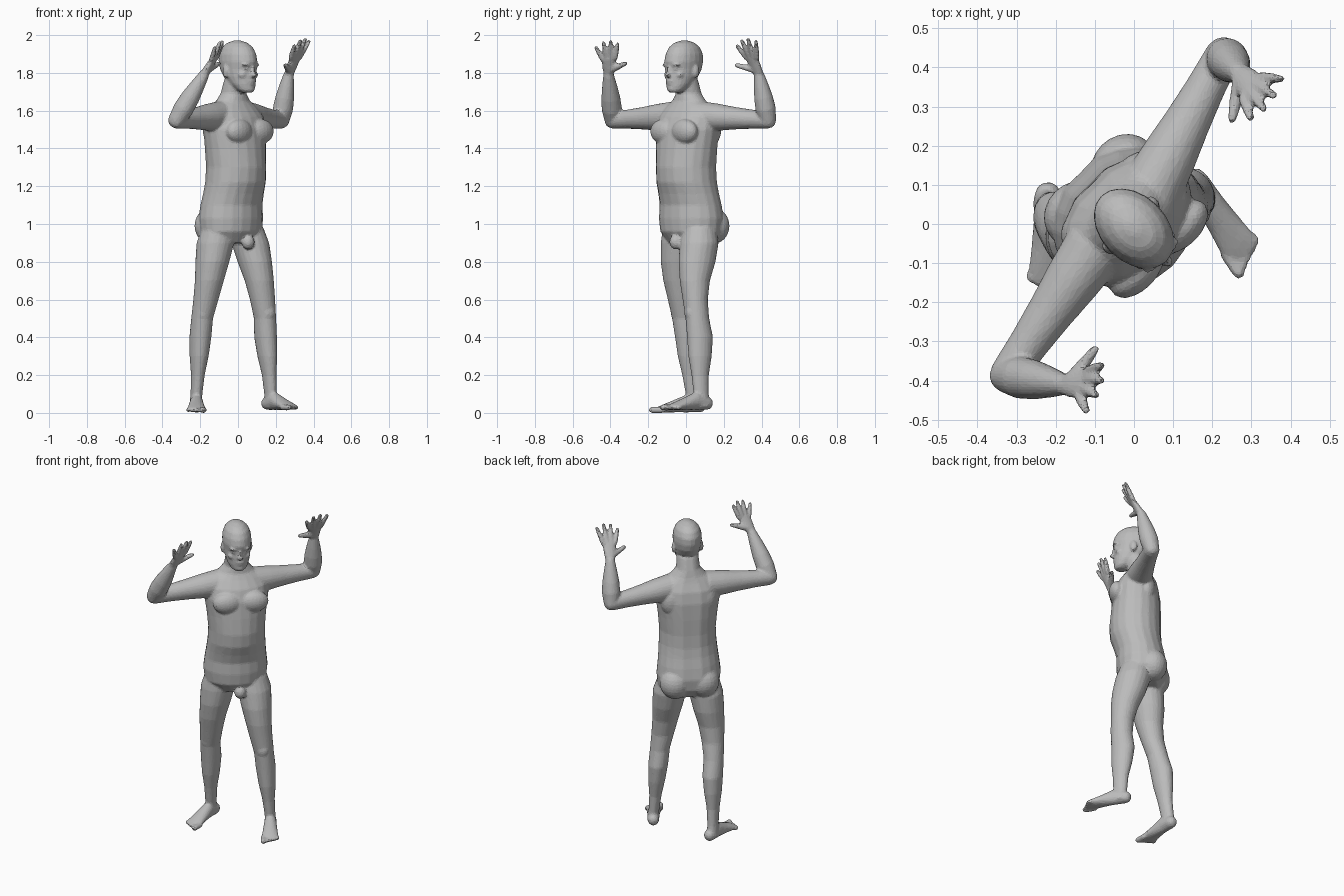
import bpy, bmesh, math
from mathutils import Vector, Matrix

if "Cube" in bpy.data.objects:
    bpy.data.objects.remove(bpy.data.objects["Cube"])

SIDES = 20
UP = Vector((0, 0, 1))
TURN = 45
bm = bmesh.new()


def axes(degrees):
    """Left and forward directions of a part turned about the vertical."""
    angle = math.radians(degrees)
    left = Vector((math.cos(angle), math.sin(angle), 0))
    return left, left.cross(UP)


def loft(rings, groove=0):
    """Skin closed elliptical rings given as (centre, side axis, front axis)."""
    loops = []
    for centre, side, front in rings:
        loop = []
        for i in range(SIDES):
            angle = math.tau * i / SIDES
            depth = math.sin(angle)
            if depth < -.99:
                depth += groove
            loop.append(bm.verts.new(centre + side * math.cos(angle) + front * depth))
        loops.append(loop)
    faces = [bm.faces.new(loops[0][::-1]), bm.faces.new(loops[-1])]
    for low, high in zip(loops, loops[1:]):
        for i in range(SIDES):
            j = (i + 1) % SIDES
            faces.append(bm.faces.new((low[i], low[j], high[j], high[i])))
    bmesh.ops.recalc_face_normals(bm, faces=faces)


def stack(rows, degrees, centre_at, groove=0):
    """Loft level rings: (height, forward shift, half width, half depth)."""
    left, front = axes(degrees)
    loft([(centre_at(z) + front * shift + UP * z, left * width, front * depth)
          for z, shift, width, depth in rows], groove)


def tube(points, radii, ref=UP):
    """Round-ended limb; each radius is one number or (along ref, across)."""
    rings = []
    last = len(points) - 1
    for i, point in enumerate(points):
        along = (points[min(i + 1, last)] - points[max(i - 1, 0)]).normalized()
        side = (ref - along * ref.dot(along)).normalized()
        front = along.cross(side)
        wide, thick = radii[i] if isinstance(radii[i], tuple) else (radii[i], radii[i])
        ring = (point, side * wide, front * thick)
        reach = along * min(wide, thick)
        if i == 0:
            reach = -reach
        ends = [(point + reach * out, ring[1] * size, ring[2] * size)
                for out, size in ((.6, .8), (.9, .35))]
        if i == 0:
            rings += ends[::-1] + [ring]
        elif i == last:
            rings += [ring] + ends
        else:
            rings.append(ring)
    loft(rings)


def blob(side, forward, height, size, degrees=TURN, origin=Vector()):
    """Ellipsoid placed and turned in the frame of its part."""
    left, front = axes(degrees)
    centre = origin + left * side + front * forward + UP * height
    matrix = (Matrix.Translation(centre) @ Matrix.Rotation(math.radians(degrees), 4, "Z")
              @ Matrix.Diagonal((*size, 1)))
    bmesh.ops.create_uvsphere(bm, u_segments=SIDES, v_segments=12, radius=1, matrix=matrix)


def leg(hip, knee, ankle, degrees):
    """Thigh, knee and calf around a path bent at the knee."""
    hip, knee, ankle = (Vector((*p, 0)) for p in (hip, knee, ankle))

    def centre_at(z):
        if z > .5:
            return knee.lerp(hip, (z - .5) / .4)
        return ankle.lerp(knee, (z - .1) / .4)

    stack([(.98, 0, .085, .09), (.9, 0, .1, .104), (.8, .01, .09, .1),
           (.7, .02, .077, .081), (.6, .015, .067, .067), (.5, 0, .058, .064),
           (.4, -.01, .058, .071), (.3, -.005, .05, .064), (.2, 0, .036, .048),
           (.1, 0, .031, .042), (.03, 0, .033, .045)], degrees, centre_at)
    blob(0, .05, .53, (.034, .02, .04), degrees, knee)


def foot(heel, degrees, inner):
    """Heel, arch and ball along the foot, then five toes."""
    left, front = axes(degrees)
    heel = Vector(heel)
    tube([heel + front * step + UP * z for step, z in
          ((-.03, .038), (.04, .05), (.1, .036), (.16, .024), (.19, .018))],
         [(.034, .036), (.036, .048), (.042, .034), (.049, .022), (.047, .015)], left)
    for i in range(5):
        root = heel + left * inner * (.038 - .02 * i) + UP * .016
        radius = .0125 if i else .016
        tube([root + front * .17, root + front * (.228 - .011 * i)], [radius, radius])


def arm(shoulder, elbow, wrist):
    """Tapering upper arm and a forearm that swells below the elbow."""
    tube([shoulder.lerp(elbow, i / 4) for i in range(5)], [.08, .072, .06, .051, .046])
    tube([elbow.lerp(wrist, i / 4) for i in range(5)], [.045, .054, .05, .04, .028])


def hand(wrist, index, pinky, index_tip, pinky_tip, thumb_tip):
    """Palm, four spread fingers and a thumb."""
    across = (pinky - index).normalized()
    middle = (index + pinky) / 2
    reach = (middle - wrist).normalized()
    tube([wrist, wrist.lerp(middle, .5), middle],
         [(.027, .023), (.037, .02), (.042, .015)], across)
    for i in range(4):
        knuckle = index.lerp(pinky, i / 3)
        tip = index_tip.lerp(pinky_tip, i / 3)
        if i in (1, 2):
            tip += reach * .025
        tube([knuckle, knuckle.lerp(tip, .5), knuckle.lerp(tip, .9)],
             [.0145, .0135, .011], across)
    base = wrist.lerp(index, .3)
    tube([base, base.lerp(thumb_tip, .5), thumb_tip], [.021, .017, .012], across)


def limb(shoulder, elbow, wrist, *knuckles_and_tips):
    """Whole arm with its hand."""
    wrist = Vector(wrist)
    arm(Vector(shoulder), Vector(elbow), wrist)
    hand(wrist, *(Vector(p) for p in knuckles_and_tips))


# Torso from the crotch up to the neck, with a shallow spine line
stack([(.9, -.035, .14, .1), (.96, -.04, .182, .145), (1.03, -.04, .19, .152),
       (1.1, -.035, .182, .145), (1.16, -.02, .175, .146), (1.22, -.005, .17, .152),
       (1.3, 0, .167, .153), (1.4, -.005, .176, .148), (1.5, -.01, .19, .14),
       (1.57, -.015, .185, .12), (1.62, -.02, .15, .09), (1.65, -.023, .105, .075),
       (1.69, -.02, .07, .067), (1.76, 0, .064, .066)],
      TURN, lambda z: Vector((-.01, 0, 0)), .06)
for side in (-1, 1):
    blob(side * .08, .09, 1.49, (.085, .05, .065))    # chest
    blob(side * .085, -.12, .99, (.09, .082, .095))   # buttock
    blob(side * .09, -.085, 1.5, (.075, .05, .09))    # shoulder blade
blob(0, .075, .905, (.035, .035, .04))                # groin

# Head from chin to crown
head = Vector((0, -.012, 0))
stack([(1.695, .07, .026, .028), (1.71, .058, .047, .049), (1.74, .036, .064, .073),
       (1.78, .014, .075, .097), (1.82, 0, .08, .109), (1.86, 0, .085, .119),
       (1.9, -.004, .082, .114), (1.935, -.005, .069, .095),
       (1.958, -.005, .046, .065), (1.972, -.005, .015, .02)],
      TURN, lambda z: head)


def feature(side, forward, height, size):
    """Raised detail on the head."""
    blob(side, forward, height, size, origin=head)


feature(0, .116, 1.79, (.016, .02, .014))     # nose tip
feature(0, .108, 1.812, (.011, .015, .028))   # nose bridge
feature(0, .103, 1.757, (.027, .012, .007))   # upper lip
feature(0, .101, 1.744, (.023, .012, .007))   # lower lip
feature(0, .094, 1.715, (.024, .016, .016))   # chin
for side in (-1, 1):
    feature(side * .034, .096, 1.842, (.028, .016, .009))    # brow
    feature(side * .033, .093, 1.82, (.015, .012, .009))     # eye
    feature(side * .045, .075, 1.79, (.022, .022, .018))     # cheek
    feature(side * .083, -.012, 1.808, (.011, .02, .034))    # ear

# Right leg, then left leg
leg(hip=(-.12, -.03), knee=(-.19, -.01), ankle=(-.22, .04), degrees=10)
leg(hip=(.065, .07), knee=(.143, .06), ankle=(.172, .08), degrees=25)
foot((-.22, .045, 0), 0, 1)
foot((.172, .085, .013), 34, -1)

# Right arm, then left arm
limb((-.1, -.06, 1.57), (-.325, -.387, 1.55), (-.18, -.41, 1.79),
     (-.115, -.375, 1.88), (-.14, -.44, 1.87),
     (-.08, -.36, 1.96), (-.12, -.48, 1.94), (-.1, -.32, 1.85))
limb((.04, .08, 1.57), (.228, .433, 1.55), (.268, .387, 1.79),
     (.28, .32, 1.88), (.325, .375, 1.88),
     (.3, .265, 1.95), (.38, .37, 1.975), (.25, .268, 1.84))

# Skin colour
skin = bpy.data.materials.new("grey_skin")
skin.use_nodes = True
grey = (.5, .5, .5, 1)
skin.diffuse_color = grey
skin.node_tree.nodes["Principled BSDF"].inputs["Base Color"].default_value = grey

# Fuse the parts into one faceted skin
mesh = bpy.data.meshes.new("body")
bm.to_mesh(mesh)
bm.free()
body = bpy.data.objects.new("body", mesh)
bpy.context.collection.objects.link(body)
fuse = body.modifiers.new("fuse", "REMESH")
fuse.mode = "VOXEL"
fuse.voxel_size = .007
soften = body.modifiers.new("soften", "SMOOTH")
soften.factor = .5
soften.iterations = 6
facet = body.modifiers.new("facet", "DECIMATE")
facet.ratio = .14
graph = bpy.context.evaluated_depsgraph_get()
skinned = bpy.data.meshes.new_from_object(body.evaluated_get(graph))
body.modifiers.clear()
body.data = skinned
skinned.materials.clear()
skinned.materials.append(skin)
skinned.shade_flat()
